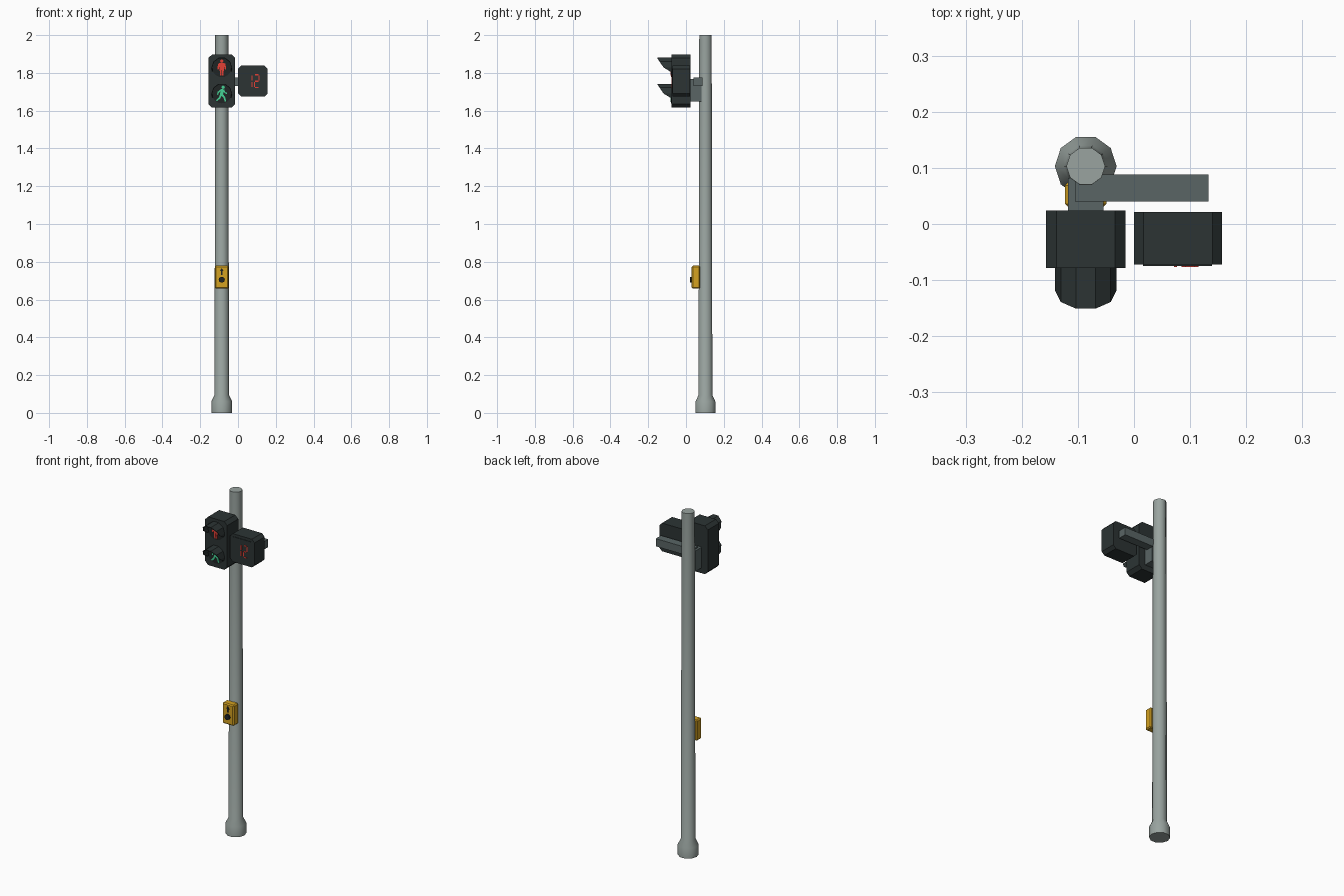
import bpy, bmesh, math
from mathutils import Vector

cube = bpy.data.objects.get("Cube")
if cube:
    bpy.data.objects.remove(cube, do_unlink=True)


def material(name, r, g, b):
    m = bpy.data.materials.new(name)
    m.use_nodes = True
    m.diffuse_color = (r, g, b, 1)
    node = next(n for n in m.node_tree.nodes if n.type == 'BSDF_PRINCIPLED')
    node.inputs["Base Color"].default_value = (r, g, b, 1)
    return m


STEEL = material("pole grey", 0.32, 0.37, 0.35)
BRACKET = material("bracket grey", 0.10, 0.13, 0.13)
HOUSING = material("housing dark", 0.025, 0.034, 0.034)
LENS = material("lens black", 0.014, 0.018, 0.018)
RED = material("signal red", 0.79, 0.05, 0.035)
GREEN = material("signal green", 0.06, 0.65, 0.30)
YELLOW = material("button yellow", 0.66, 0.36, 0.015)

PX, PY = -0.086, 0.103          # pole axis
SIDES = 10


def finish(name, bm, mat):
    bmesh.ops.recalc_face_normals(bm, faces=bm.faces)
    me = bpy.data.meshes.new(name)
    bm.to_mesh(me)
    bm.free()
    me.materials.append(mat)
    ob = bpy.data.objects.new(name, me)
    bpy.context.collection.objects.link(ob)
    return ob


def add_prism(bm, outline, y0, y1):
    """Extrude an (x, z) outline from y0 to y1."""
    front = [bm.verts.new((x, y0, z)) for x, z in outline]
    back = [bm.verts.new((x, y1, z)) for x, z in outline]
    bm.faces.new(front)
    bm.faces.new(back[::-1])
    for i in range(len(front)):
        j = (i + 1) % len(front)
        bm.faces.new((front[j], front[i], back[i], back[j]))


def prism(name, outline, y0, y1, mat):
    bm = bmesh.new()
    add_prism(bm, outline, y0, y1)
    return finish(name, bm, mat)


def chamfered(x0, x1, z0, z1, c):
    return [(x0 + c, z0), (x1 - c, z0), (x1, z0 + c), (x1, z1 - c),
            (x1 - c, z1), (x0 + c, z1), (x0, z1 - c), (x0, z0 + c)]


def rect(x0, x1, z0, z1):
    return [(x0, z0), (x1, z0), (x1, z1), (x0, z1)]


def disc(x, z, r, n):
    return [(x + r * math.cos(2 * math.pi * i / n), z + r * math.sin(2 * math.pi * i / n))
            for i in range(n)]


def limb(a, b, w0, w1):
    """Tapered bar outline from a to b."""
    a, b = Vector(a), Vector(b)
    d = (b - a).normalized()
    s = Vector((-d.y, d.x)) / 2
    return [tuple(p) for p in (a - s * w0, b - s * w1, b + s * w1, a + s * w0)]


# Pole with flared foot
bm = bmesh.new()
rings = []
for r, z in [(0.055, 0), (0.055, 0.06), (0.0385, 0.095), (0.0345, 2.0)]:
    rings.append([bm.verts.new((PX + x, PY + y, z)) for x, y in disc(0, 0, r, SIDES)])
for lo, hi in zip(rings, rings[1:]):
    for i in range(SIDES):
        j = (i + 1) % SIDES
        bm.faces.new((lo[i], lo[j], hi[j], hi[i]))
bm.faces.new(rings[0][::-1])
bm.faces.new(rings[-1])
pole = finish("pole", bm, STEEL)
pole.data.shade_smooth()
pole.data.set_sharp_from_angle(angle=math.radians(40))

# Brackets
prism("signal_bracket", rect(-0.118, -0.054, 1.648, 1.768), 0.02, 0.082, BRACKET)
prism("side_arm", rect(-0.105, 0.133, 1.73, 1.775), 0.04, 0.088, BRACKET)

# Signal housing and countdown box
prism("signal_housing", chamfered(-0.157, -0.015, 1.616, 1.897, 0.019), -0.078, 0.024, HOUSING)
prism("countdown_box", chamfered(0, 0.157, 1.674, 1.838, 0.017), -0.072, 0.021, HOUSING)
prism("countdown_screen", rect(0.016, 0.139, 1.69, 1.822), -0.075, -0.072, HOUSING)


# Lenses with hoods whose front edge recedes toward the bottom
def hood(name, zc):
    bm = bmesh.new()
    rows = []
    arc = [(-22, 0.006), (0, 0.04), (36, 0.061), (72, 0.073)]
    arc += [(180 - a, d) for a, d in reversed(arc)]
    for angle, depth in arc:
        t = math.radians(angle)
        row = []
        for r in (0.055, 0.051):
            for y in (-0.077, -0.078 - depth):
                row.append(bm.verts.new((PX + r * math.cos(t), y, zc + r * math.sin(t))))
        rows.append([row[0], row[1], row[3], row[2]])
    for a, b in zip(rows, rows[1:]):
        for k in range(4):
            m = (k + 1) % 4
            bm.faces.new((a[k], a[m], b[m], b[k]))
    bm.faces.new(rows[0])
    bm.faces.new(rows[-1][::-1])
    finish(name, bm, HOUSING)


UPPER, LOWER = 1.828, 1.69
for label, zc in (("upper", UPPER), ("lower", LOWER)):
    hood(label + "_hood", zc)
    prism(label + "_lens", disc(PX, zc, 0.051, SIDES * 2), -0.080, -0.077, LENS)


# Figures on the lenses
def figure(name, zc, limbs, head, mat):
    bm = bmesh.new()
    add_prism(bm, disc(PX + head[0], zc + head[1], 0.009, 8), -0.083, -0.080)
    for a, b, w0, w1 in limbs:
        pts = limb((PX + a[0], zc + a[1]), (PX + b[0], zc + b[1]), w0, w1)
        add_prism(bm, pts, -0.083, -0.080)
    finish(name, bm, mat)


standing = [((0, 0.024), (0, -0.012), 0.032, 0.022)]
for s in (-1, 1):
    standing += [((s * 0.015, 0.02), (s * 0.02, -0.01), 0.009, 0.007),
                 ((s * 0.006, -0.012), (s * 0.005, -0.042), 0.01, 0.007)]
figure("standing_figure", UPPER, standing, (0, 0.034), RED)

walking = [((0.004, 0.024), (-0.002, -0.008), 0.02, 0.015),
           ((-0.002, 0.02), (-0.018, 0.008), 0.008, 0.007),
           ((-0.018, 0.010), (-0.022, -0.006), 0.007, 0.006),
           ((0.008, 0.02), (0.018, 0.004), 0.008, 0.007),
           ((0.017, 0.005), (0.028, 0.001), 0.007, 0.006),
           ((-0.003, -0.004), (-0.012, -0.024), 0.011, 0.009),
           ((-0.011, -0.022), (-0.028, -0.038), 0.009, 0.007),
           ((0.001, -0.004), (0.014, -0.02), 0.011, 0.009),
           ((0.013, -0.018), (0.020, -0.042), 0.009, 0.007)]
figure("walking_figure", LOWER, walking, (0.007, 0.034), GREEN)

# Countdown segments
bm = bmesh.new()
W, H, T = 0.024, 0.034, 0.006
SEG = {"top": ((0, 2), (1, 2)), "mid": ((0, 1), (1, 1)), "low": ((0, 0), (1, 0)),
       "upper_right": ((1, 1), (1, 2)), "lower_right": ((1, 0), (1, 1)), "lower_left": ((0, 0), (0, 1))}
for x, names in ((0.050, ("upper_right", "lower_right")),
                 (0.088, ("top", "upper_right", "mid", "lower_left", "low"))):
    for n in names:
        a, b = [Vector((x + i * W, 1.722 + j * H)) for i, j in SEG[n]]
        gap = (b - a).normalized() * 0.003
        add_prism(bm, limb(a + gap, b - gap, T, T), -0.077, -0.075)
finish("countdown_digits", bm, RED)

# Push-button box with bevelled front edges
box = prism("button_box", rect(-0.123, -0.049, 0.658, 0.779), 0.03, 0.075, YELLOW)
bevel = box.modifiers.new("edges", 'BEVEL')
bevel.width = 0.006
bevel.segments = 1
prism("push_button", disc(PX, 0.705, 0.016, SIDES), 0.02, 0.031, LENS)
prism("arrow_stem", rect(PX - 0.003, PX + 0.003, 0.73, 0.752), 0.028, 0.031, LENS)
prism("arrow_head", [(PX - 0.011, 0.75), (PX + 0.011, 0.75), (PX, 0.767)], 0.028, 0.031, LENS)
